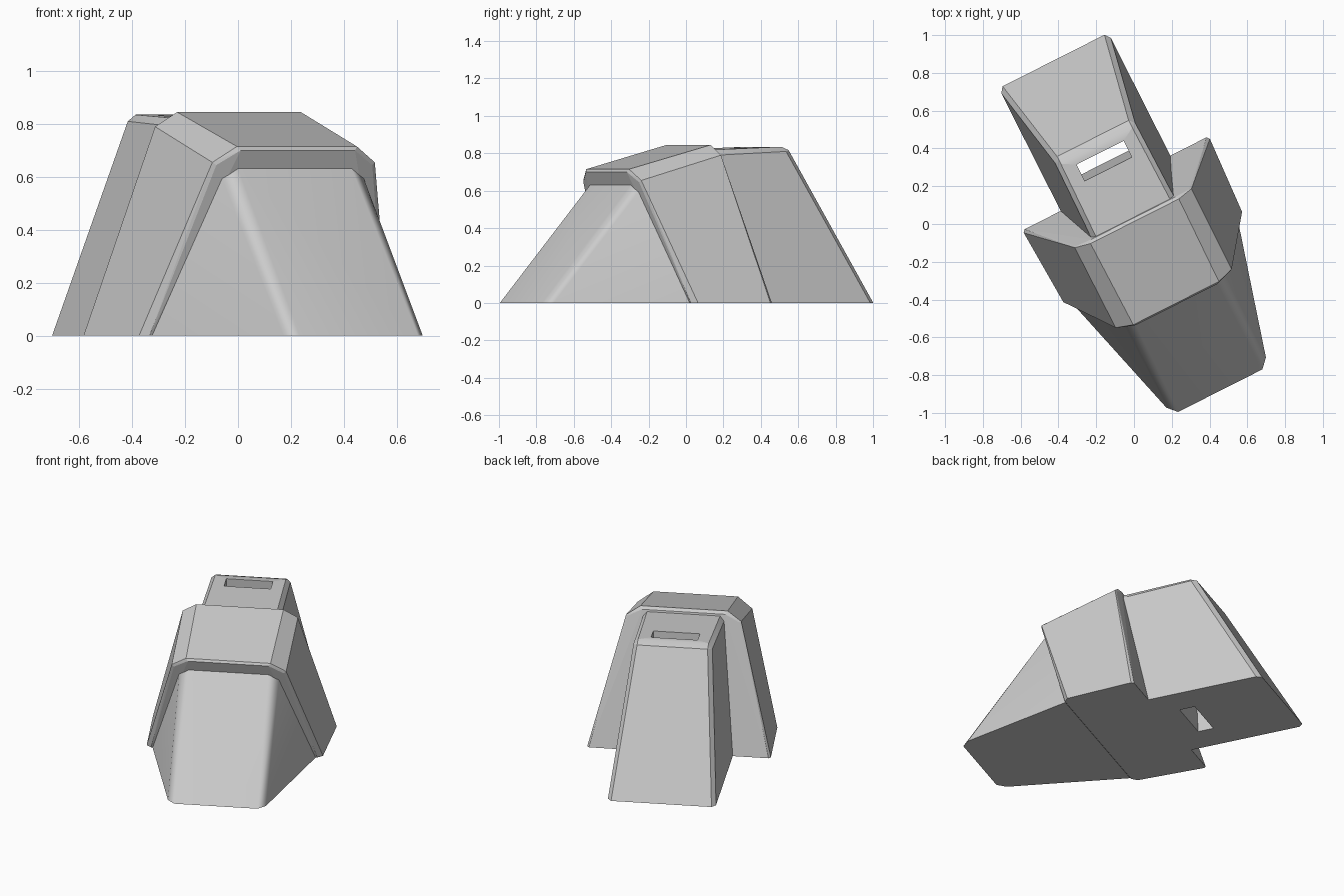
import bpy, bmesh, math
from mathutils import Vector

cube = bpy.data.objects.get("Cube")
if cube:
    bpy.data.objects.remove(cube)

YAW = math.radians(26.8)

grey = bpy.data.materials.new("plain grey")
grey.use_nodes = True
grey.diffuse_color = (0.6, 0.6, 0.6, 1)
grey.node_tree.nodes["Principled BSDF"].inputs["Base Color"].default_value = (0.6, 0.6, 0.6, 1)


def hull_part(name, half_points, smooth_angle):
    """Convex faceted block from points of one half, mirrored across its own length axis."""
    bm = bmesh.new()
    for x, y, z in half_points:
        for side in (-1, 1):
            bm.verts.new((side * x, y, z))
    result = bmesh.ops.convex_hull(bm, input=bm.verts[:])
    loose = {v for v in result["geom_interior"] if isinstance(v, bmesh.types.BMVert)}
    bmesh.ops.delete(bm, geom=list(loose), context="VERTS")
    bmesh.ops.dissolve_limit(bm, angle_limit=math.radians(2), verts=bm.verts[:], edges=bm.edges[:])
    bmesh.ops.recalc_face_normals(bm, faces=bm.faces[:])
    mesh = bpy.data.meshes.new(name)
    bm.to_mesh(mesh)
    bm.free()
    mesh.materials.append(grey)
    ob = bpy.data.objects.new(name, mesh)
    bpy.context.collection.objects.link(ob)
    ob.rotation_euler.z = YAW
    ob.location = (0.009, 0.004, 0)
    if smooth_angle:
        bpy.ops.object.select_all(action="DESELECT")
        ob.select_set(True)
        bpy.context.view_layer.objects.active = ob
        bpy.ops.object.shade_smooth_by_angle(angle=math.radians(smooth_angle))
    return ob


# Sloping front block with chamfered corners
front = hull_part("front_block", [
    (0.25, -0.993, 0), (0.295, -0.945, 0), (0.49, -0.23, 0),
    (0.24, -0.45, 0.64), (0.30, -0.44, 0.595),
], 50)
weighted = front.modifiers.new("face weighting", "WEIGHTED_NORMAL")
weighted.keep_sharp = True

# Raised middle collar, leaning forward at the front and back at the rear
hull_part("middle_collar", [
    (0.54, 0.237, 0), (0.335, 0.035, 0.785), (0.25, 0.03, 0.83),        # rear rim
    (0.552, 0.222, 0), (0.346, 0.03, 0.79), (0.262, 0.012, 0.845),      # rear outline
    (0.53, -0.20, 0), (0.344, -0.446, 0.655), (0.254, -0.474, 0.715),   # front outline
    (0.50, -0.228, 0), (0.33, -0.452, 0.645), (0.242, -0.482, 0.70),    # front rim
], 0)

# Rear block with a steep back
rear = hull_part("rear_block", [
    (0.325, 0, 0), (0.325, 0.935, 0), (0.302, 0.965, 0),
    (0.245, 0, 0.787), (0.22, 0, 0.817),
    (0.237, 0.475, 0.81), (0.212, 0.46, 0.835), (0.212, 0.503, 0.817),
], 25)

# Slot running down through the rear block, tilted slightly backward
cutter = hull_part("slot_cutter", [
    (0.14, 0.32, 0.86), (0.14, 0.417, 0.86),
    (0.14, 0.362, -0.04), (0.14, 0.46, -0.04),
], 0)
cutter.hide_render = True
cutter.hide_set(True)
cut = rear.modifiers.new("slot", "BOOLEAN")
cut.operation = "DIFFERENCE"
cut.solver = "EXACT"
cut.object = cutter
